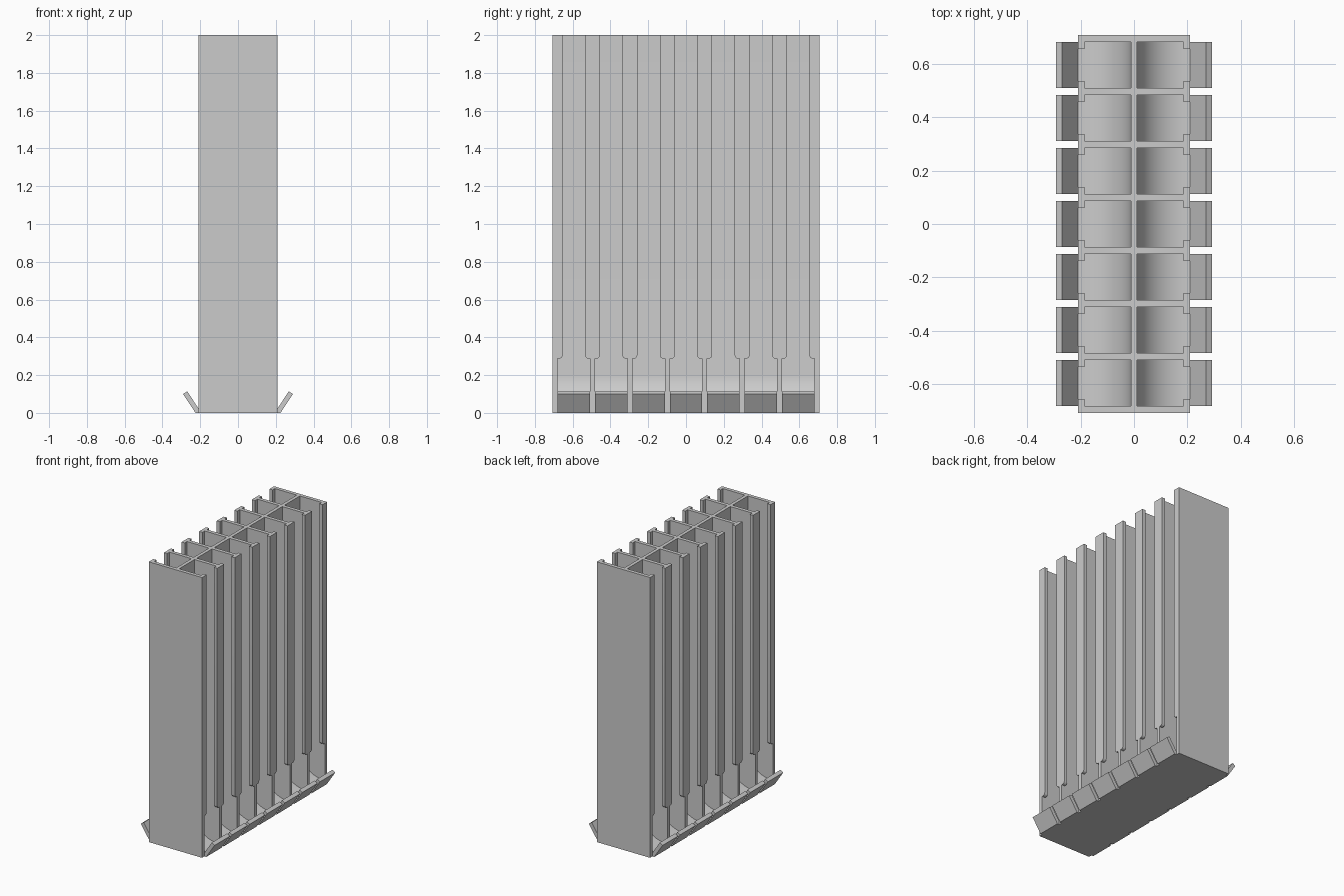
import bpy, bmesh, math

if "Cube" in bpy.data.objects:
    bpy.data.objects.remove(bpy.data.objects["Cube"])

HX, HY, H = 0.21, 0.706, 2.0        # body half width, half length, height
PITCH, HALF = 0.198, 0.086          # compartment spacing and half width
FLOOR, CEIL = 0.025, 0.287          # floor height, underside of flanges
centres = [(i - 3) * PITCH for i in range(7)]

grey = bpy.data.materials.new("light grey plastic")
grey.diffuse_color = (0.6, 0.6, 0.6, 1)
grey.use_nodes = True
grey.node_tree.nodes["Principled BSDF"].inputs["Base Color"].default_value = grey.diffuse_color


def prism(bm, pts, to3d, a, b):
    """Extrude a 2D outline between a and b along the remaining axis."""
    lo = [bm.verts.new(to3d(p, a)) for p in pts]
    hi = [bm.verts.new(to3d(p, b)) for p in pts]
    n = len(pts)
    bm.faces.new(lo)
    bm.faces.new(hi[::-1])
    for i in range(n):
        j = (i + 1) % n
        bm.faces.new((lo[j], lo[i], hi[i], hi[j]))


def finish(bm, name):
    bmesh.ops.recalc_face_normals(bm, faces=bm.faces)
    me = bpy.data.meshes.new(name)
    bm.to_mesh(me)
    bm.free()
    me.materials.append(grey)
    ob = bpy.data.objects.new(name, me)
    bpy.context.collection.objects.link(ob)
    return ob


def arc(cx, cz, r, a0, a1, n):
    return [(cx + r * math.cos(math.radians(a0 + (a1 - a0) * i / n)),
             cz + r * math.sin(math.radians(a0 + (a1 - a0) * i / n)))
            for i in range(n + 1)]


def cut(ob, cutter):
    bpy.context.view_layer.objects.active = ob
    m = ob.modifiers.new("cut", 'BOOLEAN')
    m.operation, m.solver, m.object = 'DIFFERENCE', 'EXACT', cutter
    bpy.ops.object.modifier_apply(modifier=m.name)
    bpy.data.objects.remove(cutter)


# Solid block for the rack body
bm = bmesh.new()
prism(bm, [(-HX, -HY), (HX, -HY), (HX, HY), (-HX, HY)],
      lambda p, t: (p[0], p[1], t), 0, H)
rack = finish(bm, "rack_body")

# Compartments with curved ramp, open at the foot
pocket = arc(0.192, 0.205, 0.18, 180, 270, 16) + [
    (0.3, FLOOR), (0.3, CEIL), (0.185, CEIL), (0.185, 2.1), (0.012, 2.1)]
bm = bmesh.new()
for s in (1, -1):
    for c in centres:
        prism(bm, pocket, lambda p, t: (s * p[0], t, p[1]), c - HALF, c + HALF)
cut(rack, finish(bm, "compartment_cutter"))

# Front slots between the retaining flanges, with rounded lower corners
R = 0.018
right = arc(0.06 + R, CEIL + R, R, 270, 180, 5)
slot = [(0.06 + R, 0.2)] + right + [(0.06, 2.1)]
slot += [(-y, z) for y, z in reversed(slot)]
bm = bmesh.new()
for s in (1, -1):
    for c in centres:
        prism(bm, slot, lambda p, t: (s * t, c + p[0], p[1]), 0.1, 0.3)
cut(rack, finish(bm, "slot_cutter"))

# Slanted catch lips at the foot of each compartment
lip = [(HX, 0), (0.225, 0), (0.291, 0.1), (0.269, 0.114), (HX, FLOOR)]
bm = bmesh.new()
for s in (1, -1):
    for c in centres:
        prism(bm, lip, lambda p, t: (s * p[0], t, p[1]), c - HALF, c + HALF)
lips = finish(bm, "catch_lips")

# Smooth only the curved surfaces
for ob in (rack, lips):
    bpy.ops.object.select_all(action='DESELECT')
    ob.select_set(True)
    bpy.context.view_layer.objects.active = ob
    bpy.ops.object.shade_smooth_by_angle(angle=math.radians(25))
